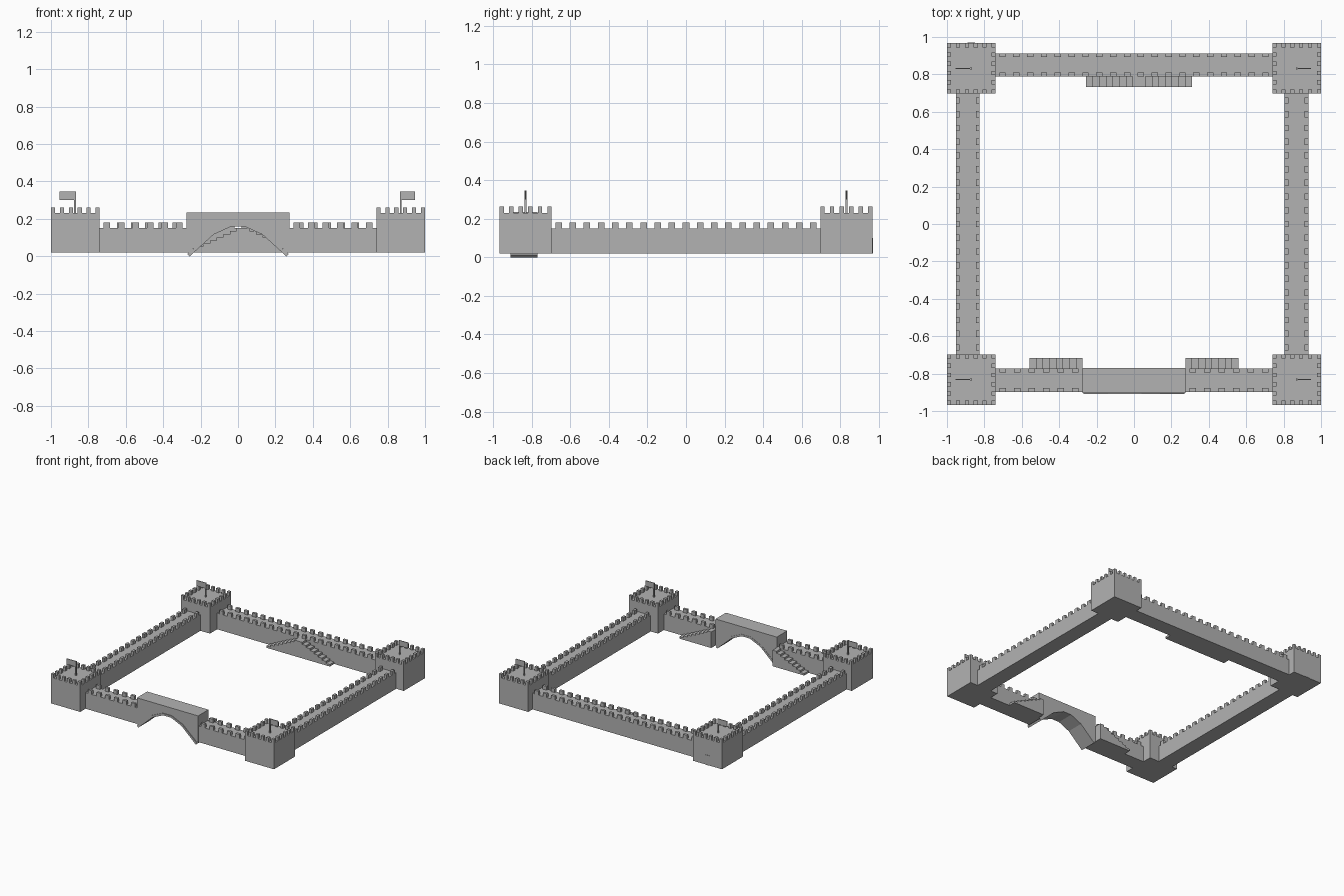
import bpy
import bmesh

cube = bpy.data.objects.get("Cube")
if cube:
    bpy.data.objects.remove(cube)

stone = bpy.data.materials.new("grey_stone")
stone.use_nodes = True
GREY = (0.45, 0.45, 0.45, 1)
stone.diffuse_color = GREY
stone.node_tree.nodes["Principled BSDF"].inputs["Base Color"].default_value = GREY

BASE, WALK, WALL_TOP, FLOOR, TOWER_TOP = 0.02, 0.15, 0.18, 0.23, 0.262


def box(bm, x, y, z):
    """Add a box spanning the (low, high) pairs x, y and z."""
    verts = bmesh.ops.create_cube(bm, size=1)["verts"]
    for v in verts:
        for i, (lo, hi) in enumerate((x, y, z)):
            v.co[i] = (lo + hi) / 2 + v.co[i] * (hi - lo)


def prism(bm, profile, y):
    """Extrude an x-z profile between the two y values."""
    face = bm.faces.new([bm.verts.new((px, y[0], pz)) for px, pz in profile])
    out = bmesh.ops.extrude_face_region(bm, geom=[face])["geom"]
    for v in out:
        if isinstance(v, bmesh.types.BMVert):
            v.co.y = y[1]


def finish(name, bm):
    bmesh.ops.recalc_face_normals(bm, faces=bm.faces[:])
    mesh = bpy.data.meshes.new(name)
    bm.to_mesh(mesh)
    bm.free()
    mesh.materials.append(stone)
    obj = bpy.data.objects.new(name, mesh)
    bpy.context.collection.objects.link(obj)


def wall(name, x, y, along_x):
    """Wall with a row of merlons on both long edges."""
    bm = bmesh.new()
    box(bm, x, y, (BASE, WALK))
    run, across = (x, y) if along_x else (y, x)
    count = round((run[1] - run[0]) / 0.073)
    pitch = (run[1] - run[0]) / count
    for i in range(count):
        mid = run[0] + (i + 0.5) * pitch
        length = (mid - 0.017, mid + 0.017)
        for depth in ((across[0], across[0] + 0.02), (across[1] - 0.02, across[1])):
            spans = (length, depth) if along_x else (depth, length)
            box(bm, *spans, (WALK, WALL_TOP))
    finish(name, bm)


def tower(name, x, y):
    """Square tower with six merlons on each side."""
    bm = bmesh.new()
    box(bm, x, y, (BASE, FLOOR))
    n, w = 6, 0.022

    def slots(span):
        step = (span[1] - span[0] - w) / (n - 1)
        return [(span[0] + i * step, span[0] + i * step + w) for i in range(n)]

    xs, ys = slots(x), slots(y)
    for i in range(n):
        for j in range(n):
            if i in (0, n - 1) or j in (0, n - 1):
                box(bm, xs[i], ys[j], (FLOOR, TOWER_TOP))
    finish(name, bm)


def stairs(name, low_x, high_x, y, steps=8):
    """Solid flight rising from low_x to high_x."""
    bm = bmesh.new()
    run = (high_x - low_x) / steps
    rise = (WALK - BASE) / steps
    profile = [(low_x, BASE)]
    for i in range(steps):
        z = BASE + (i + 1) * rise
        profile += [(low_x + i * run, z), (low_x + (i + 1) * run, z)]
    profile.append((high_x, BASE))
    prism(bm, profile, y)
    finish(name, bm)


# Corner towers and their flags
for side, x, flag_x, pole_x in (("right", (-1, -0.74), (-0.955, -0.868), -0.872),
                                ("left", (0.74, 1), (0.865, 0.945), 0.87)):
    for end, s in (("front", -1), ("back", 1)):
        tower(f"{end}_{side}_tower", x, sorted((s * 0.697, s * 0.967)))
        y = s * 0.832
        bm = bmesh.new()
        box(bm, (pole_x - 0.005, pole_x + 0.005), (y - 0.005, y + 0.005), (FLOOR, 0.345))
        box(bm, flag_x, (y - 0.003, y + 0.003), (0.3, 0.345))
        finish(f"{end}_{side}_flag", bm)

# Curtain walls
wall("back_wall", (-0.74, 0.74), (0.789, 0.912), True)
wall("right_wall", (-0.953, -0.825), (-0.697, 0.697), False)
wall("left_wall", (0.805, 0.932), (-0.697, 0.697), False)
wall("front_right_wall", (-0.74, -0.275), (-0.898, -0.773), True)
wall("front_left_wall", (0.275, 0.74), (-0.898, -0.773), True)

# Gatehouse with an arched passage
half = [(0.262, BASE), (0.138, 0.13), (0.04, 0.174)]
arch = [(-px, pz) for px, pz in half] + half[::-1]
bm = bmesh.new()
prism(bm, [(-0.275, BASE)] + arch + [(0.275, BASE), (0.275, 0.235), (-0.275, 0.235)],
      (-0.904, -0.771))
finish("gatehouse", bm)

# Arch lining
outer = [(0.271, 0.012)] + half[1:]
inner = [(0.258, 0.0), (0.131, 0.116), (0.036, 0.159)]
profile = ([(-px, pz) for px, pz in outer] + outer[::-1]
           + inner + [(-px, pz) for px, pz in inner[::-1]])
bm = bmesh.new()
prism(bm, profile, (-0.91, -0.769))
finish("arch_lining", bm)

# Stairs up to the walkways
stairs("front_right_stairs", -0.56, -0.275, (-0.773, -0.716))
stairs("front_left_stairs", 0.56, 0.275, (-0.773, -0.716))
stairs("back_right_stairs", -0.257, 0.027, (0.733, 0.789))
stairs("back_left_stairs", 0.311, 0.027, (0.733, 0.789))

# Small door plate on the back tower
bm = bmesh.new()
box(bm, (-0.89, -0.85), (0.966, 0.97), (BASE, 0.1))
finish("back_door", bm)
